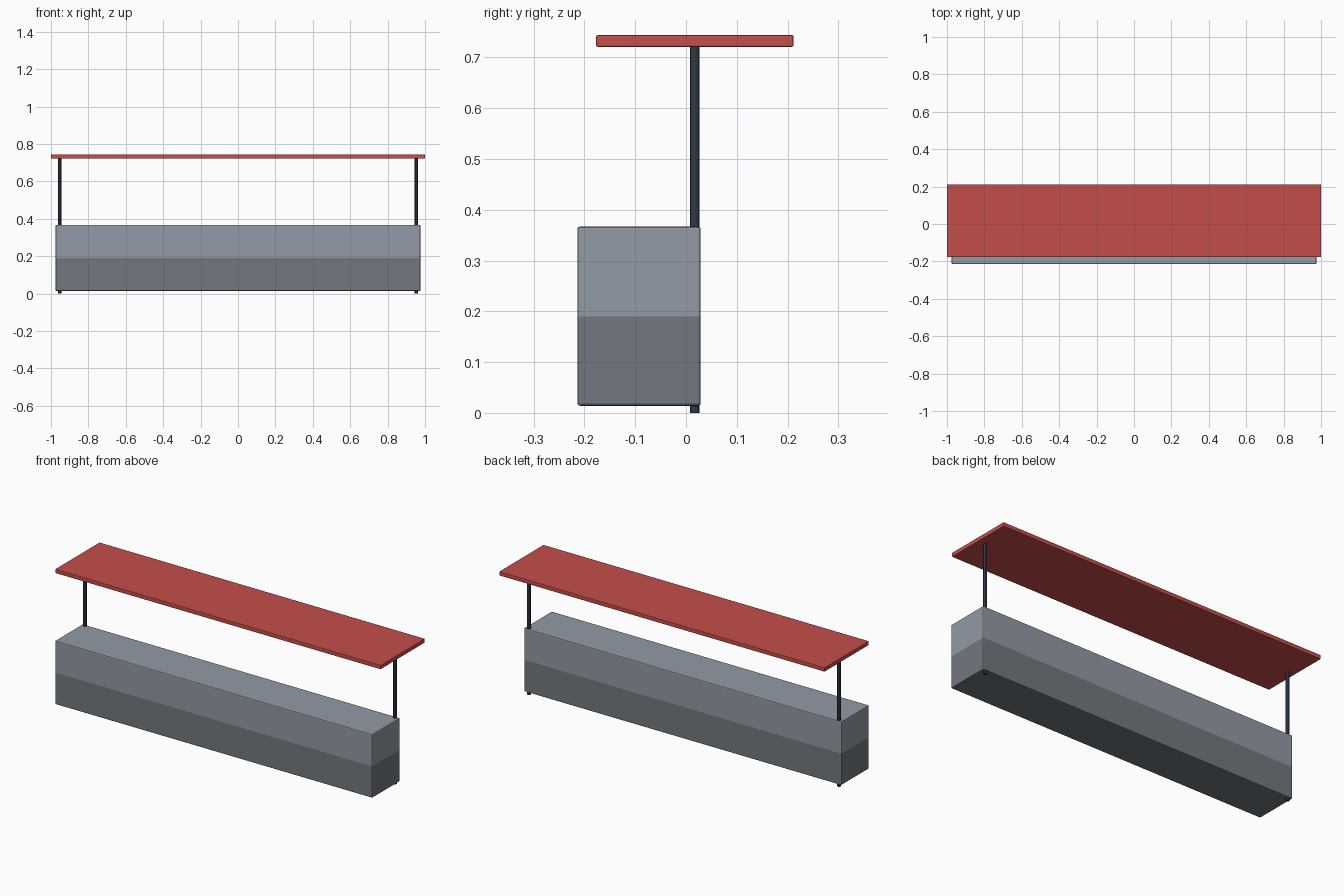
import bpy
import bmesh
from mathutils import Matrix, Vector

old = bpy.data.objects.get("Cube")
if old:
    bpy.data.objects.remove(old, do_unlink=True)


def material(name, rgb):
    mat = bpy.data.materials.new(name)
    mat.use_nodes = True
    mat.diffuse_color = (*rgb, 1)
    mat.node_tree.nodes["Principled BSDF"].inputs["Base Color"].default_value = (*rgb, 1)
    return mat


red = material("red", (0.56, 0.077, 0.068))
light_grey = material("light grey", (0.29, 0.325, 0.38))
dark_grey = material("dark grey", (0.165, 0.19, 0.215))
charcoal = material("charcoal", (0.033, 0.043, 0.06))


def add_object(name, bm, mats, bevel=0):
    mesh = bpy.data.meshes.new(name)
    bm.to_mesh(mesh)
    bm.free()
    obj = bpy.data.objects.new(name, mesh)
    bpy.context.collection.objects.link(obj)
    for mat in mats:
        mesh.materials.append(mat)
    if bevel:
        mod = obj.modifiers.new("rounded edges", 'BEVEL')
        mod.width = bevel
        mod.segments = 2
        mod.limit_method = 'ANGLE'
    return obj


def box(low, high):
    low, high = Vector(low), Vector(high)
    bm = bmesh.new()
    bmesh.ops.create_cube(bm, size=1, matrix=Matrix.Translation((low + high) / 2)
                          @ Matrix.Diagonal((*(high - low), 1)))
    return bm


# Counter: one block with plank seams, light upper half and dark lower half
SPLIT = 0.19
bm = box((-0.975, -0.214, 0.014), (0.975, 0.029, 0.367))
for z in (0.104, SPLIT, 0.275):
    bmesh.ops.bisect_plane(bm, geom=bm.verts[:] + bm.edges[:] + bm.faces[:],
                           plane_co=(0, 0, z), plane_no=(0, 0, 1))
for face in bm.faces:
    face.material_index = int(face.calc_center_median().z < SPLIT)
add_object("counter", bm, (light_grey, dark_grey), bevel=0.005)

# Canopy
add_object("canopy", box((-1, -0.177, 0.721), (1, 0.212, 0.744)), (red,), bevel=0.003)

# Round posts running from the ground through the counter to the canopy
POST_TOP = 0.723
for side, x in (("left", 0.953), ("right", -0.953)):
    bm = bmesh.new()
    bmesh.ops.create_cone(bm, cap_ends=True, segments=12, radius1=0.0095, radius2=0.0095,
                          depth=POST_TOP, matrix=Matrix.Translation((x, 0.0175, POST_TOP / 2)))
    post = add_object(side + "_post", bm, (charcoal,))
    bpy.ops.object.select_all(action='DESELECT')
    post.select_set(True)
    bpy.context.view_layer.objects.active = post
    bpy.ops.object.shade_smooth_by_angle()
